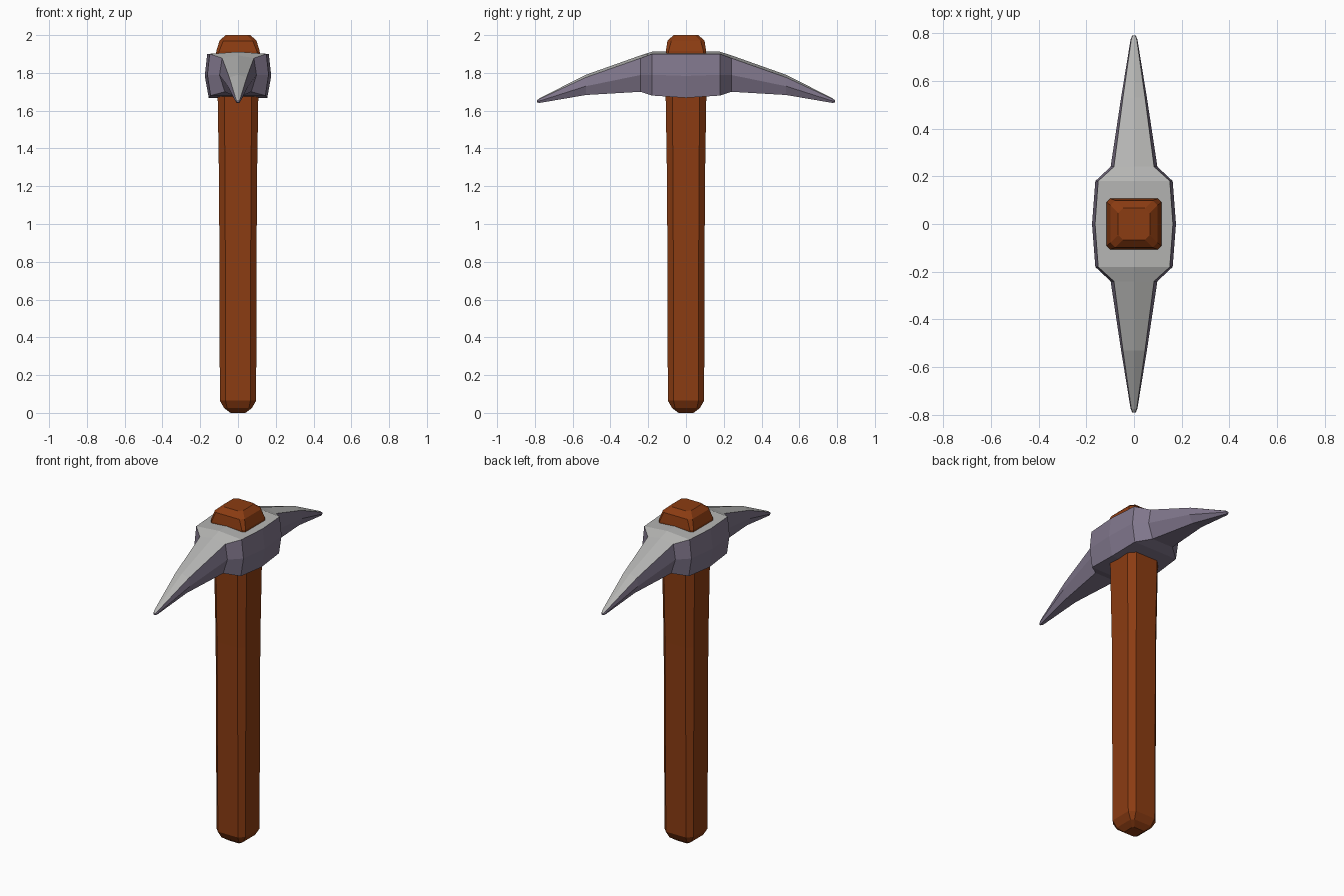
import bpy, bmesh

if "Cube" in bpy.data.objects:
    bpy.data.objects.remove(bpy.data.objects["Cube"])


def material(name, rgb):
    m = bpy.data.materials.new(name)
    m.diffuse_color = (*rgb, 1)
    m.use_nodes = True
    m.node_tree.nodes["Principled BSDF"].inputs["Base Color"].default_value = m.diffuse_color
    return m


wood = material("brown wood", (0.26, 0.045, 0.006))
steel = material("light steel", (0.46, 0.46, 0.45))
iron = material("purple iron", (0.22, 0.185, 0.265))


def loft(name, rings, mats):
    """Skin a list of equal-length rings and close both ends."""
    bm = bmesh.new()
    loops = [[bm.verts.new(p) for p in r] for r in rings]
    n = len(loops[0])
    for a, b in zip(loops, loops[1:]):
        for i in range(n):
            j = (i + 1) % n
            bm.faces.new((a[i], a[j], b[j], b[i]))
    bm.faces.new(loops[0][::-1])
    bm.faces.new(loops[-1])
    bmesh.ops.recalc_face_normals(bm, faces=bm.faces)
    me = bpy.data.meshes.new(name)
    bm.to_mesh(me)
    bm.free()
    for m in mats:
        me.materials.append(m)
    ob = bpy.data.objects.new(name, me)
    bpy.context.collection.objects.link(ob)
    return ob


def chamfered_square(z, hx, hy, c):
    """Square ring with cut corners."""
    return [(hx, -hy + c, z), (hx, hy - c, z), (hx - c, hy, z), (-hx + c, hy, z),
            (-hx, hy - c, z), (-hx, -hy + c, z), (-hx + c, -hy, z), (hx - c, -hy, z)]


# Handle shaft, flaring slightly towards the head
shaft = [(0.0, 0.04, 0.04, 0.008), (0.025, 0.073, 0.073, 0.015), (0.065, 0.096, 0.096, 0.03),
         (1.2, 0.10, 0.10, 0.032), (1.7, 0.108, 0.108, 0.035), (1.85, 0.108, 0.108, 0.03)]
loft("handle", [chamfered_square(*s) for s in shaft], [wood])

# Wooden end sticking out above the head
cap = [(1.84, 0.117, 0.106, 0.015), (1.915, 0.115, 0.107, 0.015),
       (1.97, 0.098, 0.098, 0.02), (2.0, 0.066, 0.066, 0.02)]
loft("handle_end", [chamfered_square(*s) for s in cap], [wood])


# Pick head: y, top half width, middle half width, bottom half width, ridge z, edge z, bottom z
half = [(0.0, 0.163, 0.176, 0.155, 1.912, 1.90, 1.668),
        (0.18, 0.15, 0.162, 0.145, 1.912, 1.90, 1.68),
        (0.24, 0.084, 0.098, 0.07, 1.893, 1.878, 1.70),
        (0.53, 0.046, 0.054, 0.032, 1.790, 1.776, 1.683),
        (0.775, 0.011, 0.014, 0.008, 1.666, 1.662, 1.641),
        (0.79, 0.005, 0.007, 0.004, 1.654, 1.652, 1.643)]


def section(y, wt, wm, wb, zr, ze, zb):
    zm = ze * 0.5 + zb * 0.5
    right = [(wt, y, ze), (wm, y, zm), (wb, y, zb)]
    left = [(-x, y, z) for x, y, z in reversed(right)]
    return [(0, y, zr)] + right + left


stations = [(-s[0], *s[1:]) for s in reversed(half[1:])] + half
head = loft("pick_head", [section(*s) for s in stations], [iron, steel])

# Upward faces are polished steel
for p in head.data.polygons:
    p.material_index = 1 if p.normal.z > 0.6 else 0
